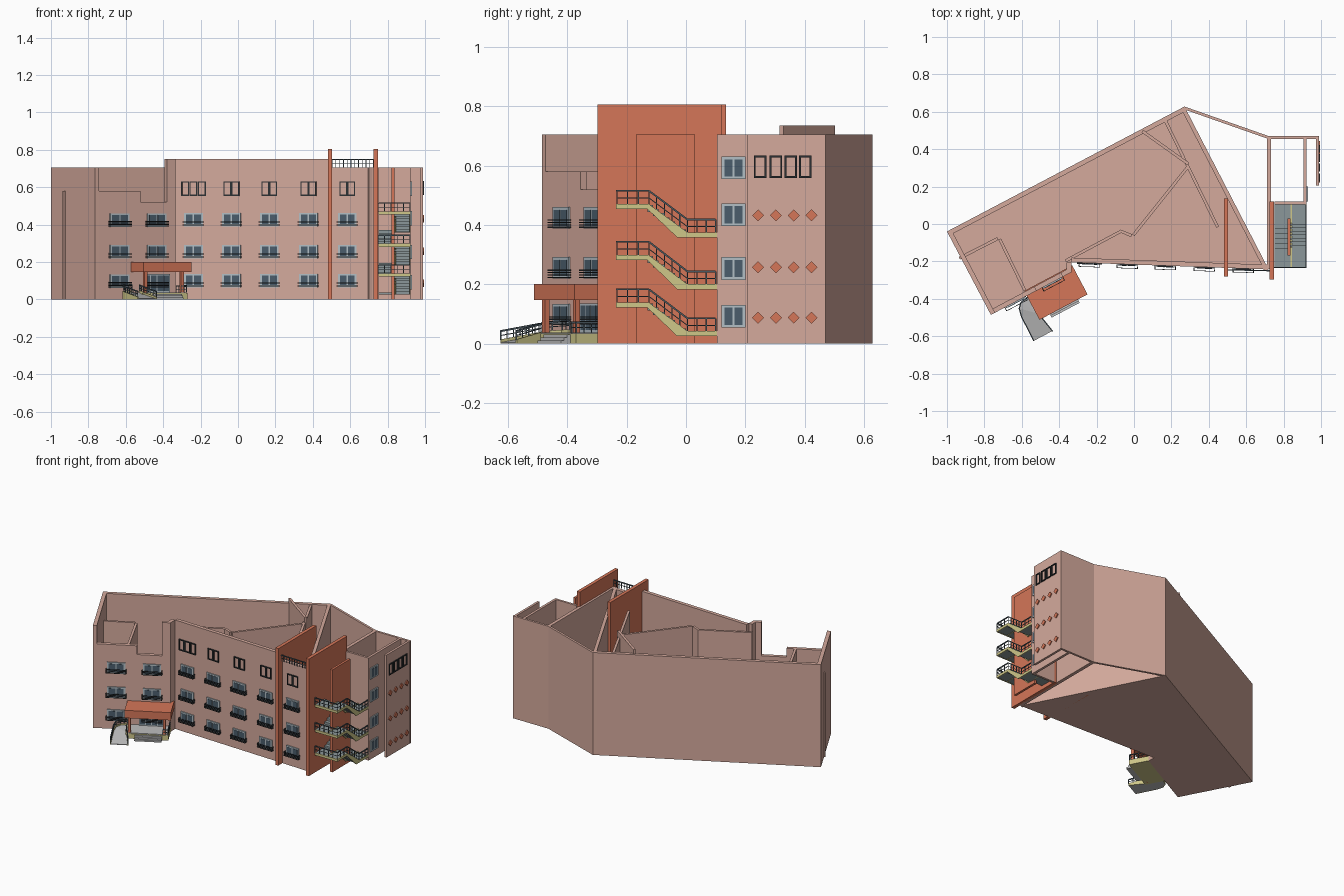
import bpy, bmesh, math
from mathutils import Vector

if "Cube" in bpy.data.objects:
    bpy.data.objects.remove(bpy.data.objects["Cube"])

COL = {
    "pink plaster": (0.66, 0.40, 0.335), "orange panel": (0.66, 0.18, 0.098),
    "khaki trim": (0.62, 0.57, 0.25), "pale paving": (0.52, 0.52, 0.52),
    "stair grey": (0.26, 0.31, 0.32), "black iron": (0.025, 0.03, 0.034),
    "blue glass": (0.07, 0.11, 0.15), "light frame": (0.45, 0.52, 0.56),
    "slate rail": (0.07, 0.10, 0.12),
}
MATS = {}
for n, c in COL.items():
    MATS[n] = bpy.data.materials.new(n)
    MATS[n].diffuse_color = (*c, 1)
PARTS = {}


def part(name, mat):
    if name not in PARTS:
        PARTS[name] = (bmesh.new(), mat)
    return PARTS[name][0]


def prism(name, mat, a, b):
    """Solid between two matching loops of points."""
    bm = part(name, mat)
    va = [bm.verts.new(p) for p in a]
    vb = [bm.verts.new(p) for p in b]
    fs = [bm.faces.new(va), bm.faces.new(vb)]
    for i in range(len(a)):
        j = (i + 1) % len(a)
        fs.append(bm.faces.new((va[i], va[j], vb[j], vb[i])))
    bmesh.ops.recalc_face_normals(bm, faces=fs)


class Frame:
    """Wall frame: u along the wall, v outward (right of u), z up."""
    def __init__(self, p, q):
        self.o = Vector((*p, 0))
        d = Vector((q[0] - p[0], q[1] - p[1], 0))
        self.len = d.length
        self.u = d.normalized()
        self.v = Vector((self.u.y, -self.u.x, 0))

    def pt(self, u, v, z):
        return self.o + self.u * u + self.v * v + Vector((0, 0, z))

    def box(self, name, mat, u0, u1, v0, v1, z0, z1):
        loop = [(u0, v0), (u1, v0), (u1, v1), (u0, v1)]
        prism(name, mat, [self.pt(*p, z0) for p in loop], [self.pt(*p, z1) for p in loop])


W = Frame((0, 0), (1, 0))


def box(name, mat, x0, x1, y0, y1, z0, z1):
    W.box(name, mat, x0, x1, -y0, -y1, z0, z1)


def beam(name, mat, p, q, w=0.004):
    p, q = Vector(p), Vector(q)
    d = (q - p).normalized()
    s = d.cross(Vector((0, 0, 1)) if abs(d.z) < 0.9 else Vector((1, 0, 0))).normalized() * w / 2
    t = d.cross(s)
    ring = [s + t, t - s, -s - t, s - t]
    prism(name, mat, [p + r for r in ring], [q + r for r in ring])


def wall(name, p, q, h, t=0.025, mat="pink plaster", z0=0):
    f = Frame(p, q)
    f.box(name, mat, 0, f.len, -t, 0, z0, h)
    return f


def railing(name, pts, h, step=0.03, mat="slate rail"):
    """Handrail and posts following a base path."""
    pts = [Vector(p) for p in pts]
    up = Vector((0, 0, h))
    for a, b in zip(pts, pts[1:]):
        beam(name, mat, a + up, b + up, 0.006)
        beam(name, mat, a + up * 0.5, b + up * 0.5, 0.003)
        n = max(1, round((b - a).length / step))
        for i in range(n + 1):
            p = a.lerp(b, i / n)
            beam(name, mat, p, p + up)


def window(f, u, z, w=0.10, h=0.072, rail=True):
    f.box("window_frames", "light frame", u - w / 2, u + w / 2, 0, 0.007, z - h / 2, z + h / 2)
    pw = w / 2 - 0.014
    for s in (-1, 1):
        c = u + s * (pw / 2 + 0.004)
        f.box("window_panes", "blue glass", c - pw / 2, c + pw / 2, 0, 0.0085, z - h / 2 + 0.009, z + h / 2 - 0.009)
    if rail:
        r, v = w / 2 + 0.005, 0.022
        for k in range(4):
            zz = z - h / 2 + 0.002 + k * 0.008
            f.box("window_rails", "black iron", u - r, u + r, v - 0.003, v, zz, zz + 0.004)
            for s in (-r, r):
                f.box("window_rails", "black iron", u + s - 0.002, u + s + 0.002, 0, v, zz, zz + 0.004)


def slot(f, u, z, w=0.036, h=0.076, b=0.006):
    """Thin dark frame over plain wall."""
    for s in (-1, 1):
        f.box("upper_window_frames", "black iron", u + s * w / 2 - b / 2, u + s * w / 2 + b / 2, 0, 0.007, z - h / 2, z + h / 2)
        f.box("upper_window_frames", "black iron", u - w / 2, u + w / 2, 0, 0.007, z + s * (h / 2 - b / 2) - b / 2, z + s * (h / 2 - b / 2) + b / 2)


# main shell
A, B, C1, C2 = (-1, -0.04), (-0.765, -0.486), (-0.335, -0.258), (-0.335, -0.205)
D, P, E = (0.72, -0.243), (0.27, 0.628), (0.72, 0.47)
H = 0.705
base = [A, B, C1, C2, D, P]
prism("ground_slab", "pink plaster", [(*p, 0) for p in base], [(*p, 0.01) for p in base])
wall("end_wall", A, B, H)
wall("back_wall", P, A, H)
wall("slanted_back_wall", E, P, H, 0.015)
wall("diagonal_wall", D, P, H, 0.022)
wing = Frame(B, C1)
for u0, u1, h in ((0, 0.02, H), (0.02, 0.277, 0.58), (0.277, 0.435, 0.52), (0.435, wing.len, 0.75)):
    wing.box("wing_wall", "pink plaster", u0, u1, -0.025, 0, 0, h)
wall("wing_return", C1, C2, 0.75)
main = Frame(C2, D)
main.box("front_wall", "pink plaster", 0, 0.825, -0.025, 0, 0, 0.75)
main.box("front_wall", "pink plaster", 0.825, main.len, -0.025, 0, 0, H)

# inner partitions
for path, h in (([(0.04, 0.49), (0.285, 0.315)], 0.735),
                ([(0.285, 0.315), (-0.01, -0.055), (-0.07, -0.03), (-0.37, -0.19)], 0.70),
                ([(0.16, 0.55), (0.44, -0.02)], 0.70),
                ([(-0.93, -0.19), (-0.725, -0.085), (-0.59, -0.36)], 0.58)):
    for a, b in zip(path, path[1:]):
        wall("partitions", a, b, h, 0.016)

# right block
box("block_walls", "pink plaster", 0.71, 0.733, -0.24, 0.47, 0, H)
box("block_walls", "pink plaster", 0.72, 0.99, 0.455, 0.47, 0, H)
box("block_walls", "pink plaster", 0.972, 0.988, 0.205, 0.46, 0, H)
box("block_walls", "pink plaster", 0.905, 0.922, 0.105, 0.455, 0, H)
box("block_walls", "pink plaster", 0.75, 0.922, 0.105, 0.12, 0, H)
side = Frame((0.988, 0), (0.988, 1))
for y in (0.25, 0.303, 0.353, 0.402):
    slot(side, y, 0.596)
for y in (0.243, 0.303, 0.363, 0.423):
    for z in (0.432, 0.257, 0.087):
        r = 0.02
        d = [(y - r, z), (y, z - r), (y + r, z), (y, z + r)]
        prism("diamonds", "orange panel", [side.pt(a, 0, c) for a, c in d], [side.pt(a, 0.006, c) for a, c in d])
setback = Frame((0.922, 0), (0.922, 1))
for z in (0.592, 0.434, 0.253, 0.092):
    window(setback, 0.16, z, 0.08, 0.076, False)

# windows on the front and the wing
for i, x in enumerate((-0.238, -0.035, 0.168, 0.377, 0.585)):
    u = x - C2[0]
    for z in (0.1, 0.255, 0.426):
        window(main, u, z)
    for k in ((-0.045, 0, 0.045) if i == 0 else (-0.021, 0.021)):
        slot(main, u + k, 0.592)
for u in (0.147, 0.372):
    for z in (0.098, 0.255, 0.424):
        window(wing, u, z, 0.115)

# tall orange fins and roof railing
box("orange_fins", "orange panel", 0.48, 0.503, -0.28, 0.135, 0, 0.805)
box("orange_fins", "orange panel", 0.725, 0.748, -0.298, 0.12, 0, 0.805)
box("orange_fins", "orange panel", 0.82, 0.836, -0.168, 0.03, 0, H)
railing("roof_railing", [(0.503, -0.245, H), (0.725, -0.25, H)], 0.042, 0.02)

# outside stairs
levels = [(0.135, 0.037), (0.295, 0.195), (0.467, 0.37)]
for k, (zu, zl) in enumerate(levels):
    box("landings", "stair grey", 0.75, 0.916, -0.23, -0.13, zu - 0.012, zu)
    box("landings", "stair grey", 0.75, 0.916, 0, 0.105, zl - 0.012, zl)
    box("landing_edges", "khaki trim", 0.75, 0.922, -0.236, -0.23, zu - 0.014, zu + 0.003)
    # outer flight with stringer
    n = 7
    for i in range(n):
        y1, z1 = -0.13 * i / n, zl + (zu - zl) * (i + 1) / n
        box("steps", "stair grey", 0.838, 0.916, y1 - 0.13 / n, y1, z1 - 0.024, z1)
    prof = [(-0.236, zu + 0.003), (-0.125, zu + 0.003), (0.005, zl + 0.005), (0.105, zl + 0.005), (0.105, zl - 0.012),
            (-0.03, zl - 0.012), (-0.13, zu - 0.014), (-0.236, zu - 0.014)]
    for x in (0.916, 0.838):
        prism("stringers", "khaki trim", [(x, *p) for p in prof], [(x + 0.006, *p) for p in prof])
    railing("stair_railing", [(0.75, -0.233, zu), (0.919, -0.233, zu), (0.919, -0.125, zu), (0.919, 0.005, zl), (0.919, 0.1, zl)], 0.048, 0.035)
    # inner flight up to the next level
    if k < 2:
        zn = levels[k + 1][1]
        for i in range(5):
            z1 = zu + (zn - zu) * (i + 1) / 5
            box("steps", "stair grey", 0.75, 0.82, -0.13 + 0.026 * i, -0.104 + 0.026 * i, z1 - 0.02, z1)

# entrance canopy, posts, door
wing.box("canopy", "orange panel", 0.217, 0.508, -0.03, 0.145, 0.147, 0.2)
for u in (0.235, 0.455):
    wing.box("canopy_posts", "orange panel", u, u + 0.018, 0.105, 0.123, 0, 0.147)
wing.box("entrance_door", "light frame", 0.29, 0.45, 0, 0.009, 0.035, 0.135)
for i in range(4):
    wing.box("door_panes", "blue glass", 0.297 + i * 0.038, 0.329 + i * 0.038, 0, 0.0105, 0.045, 0.128)

# entrance platform, steps and ramp
wing.box("platform", "khaki trim", 0.22, 0.49, 0, 0.13, 0, 0.034)
wing.box("platform_top", "pale paving", 0.225, 0.485, 0, 0.126, 0.034, 0.038)
for i in range(3):
    wing.box("front_steps", "pale paving", 0.28, 0.45, 0.13, 0.165 - i * 0.011, 0, 0.01 * (i + 1))
left = [(0.22, 0.01, 0.038), (0.175, 0.015, 0.036), (0.15, 0.04, 0.034), (0.14, 0.085, 0.028), (0.138, 0.23, 0.004)]
right = [(0.222, 0.09, 0.038), (0.222, 0.1, 0.036), (0.224, 0.11, 0.034), (0.23, 0.125, 0.028), (0.25, 0.23, 0.004)]
for i in range(4):
    q = [left[i], left[i + 1], right[i + 1], right[i]]
    prism("ramp", "pale paving", [wing.pt(u, v, 0) for u, v, z in q], [wing.pt(u, v, z) for u, v, z in q])
for edge in (left, right):
    for a, b in zip(edge, edge[1:]):
        f = Frame(wing.pt(a[0], a[1], 0)[:2], wing.pt(b[0], b[1], 0)[:2])
        lo = [f.pt(0, -0.003, 0), f.pt(0, 0.003, 0), f.pt(f.len, 0.003, 0), f.pt(f.len, -0.003, 0)]
        prism("ramp_kerbs", "khaki trim", lo,
              [p + Vector((0, 0, z + 0.01)) for p, z in zip(lo, (a[2], a[2], b[2], b[2]))])
    railing("ramp_railing", [wing.pt(u, v, z + 0.008) for u, v, z in edge], 0.03, 0.025)
railing("platform_railing", [wing.pt(0.455, 0.127, 0.036), wing.pt(0.487, 0.127, 0.036), wing.pt(0.487, 0.01, 0.036)], 0.035)

# turn every part into an object
for name, (bm, mat) in PARTS.items():
    me = bpy.data.meshes.new(name)
    bm.to_mesh(me)
    bm.free()
    me.materials.append(MATS[mat])
    bpy.context.collection.objects.link(bpy.data.objects.new(name, me))

for m in bpy.data.materials:
    if m.users and not m.is_grease_pencil:
        m.use_nodes = True
        m.node_tree.nodes["Principled BSDF"].inputs["Base Color"].default_value = m.diffuse_color
